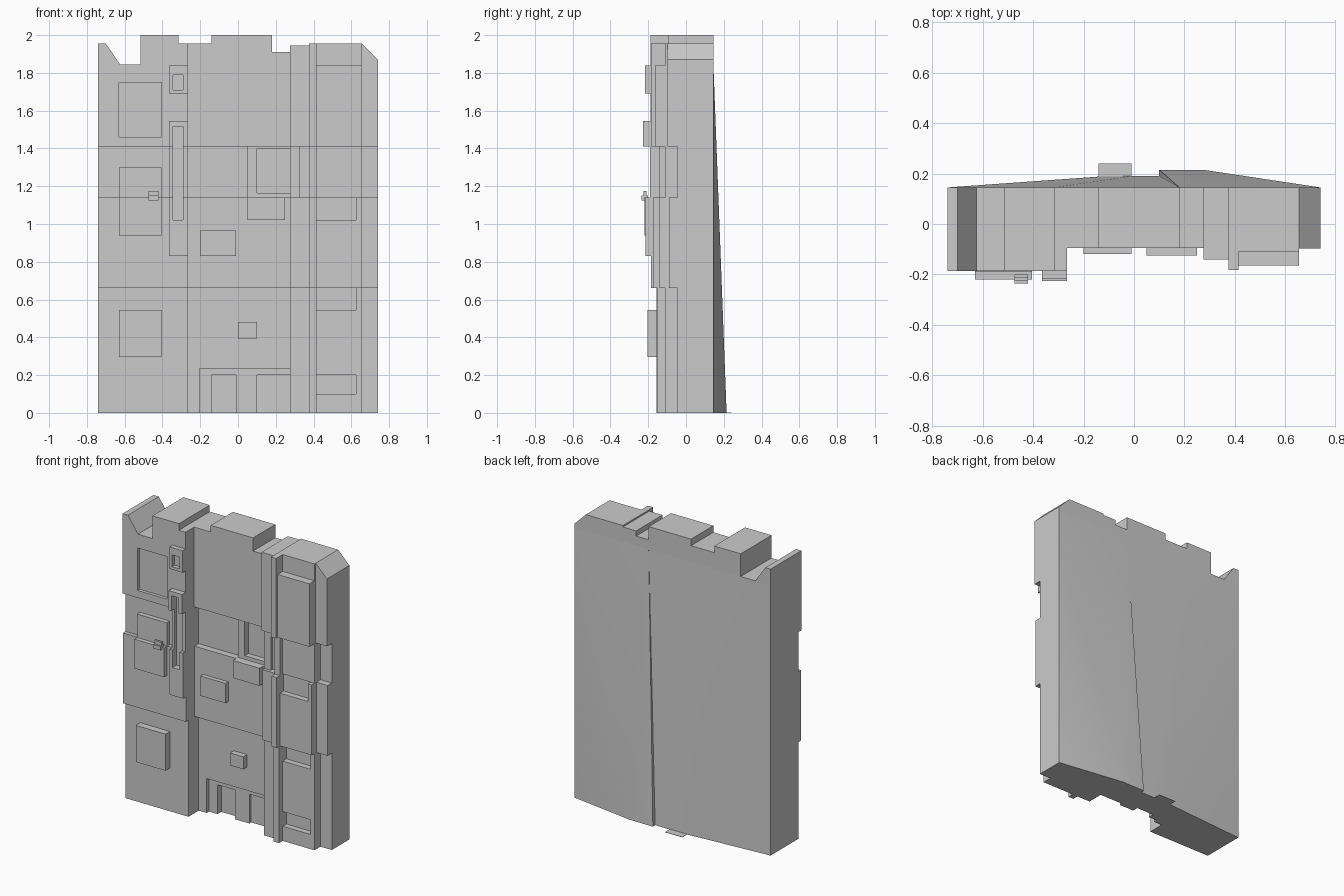
import bpy, bmesh

if "Cube" in bpy.data.objects:
    bpy.data.objects.remove(bpy.data.objects["Cube"])

BACK, EAVES = 0.145, 1.845
BANDS = [0, 0.66, 1.14, 1.41, 3]          # storey boundaries

# Wall columns: x0, x1, then front y for each storey, bottom to top
COLUMNS = [
    (-0.74, -0.265, -0.155, -0.185, -0.158, -0.187),
    (-0.265, 0.275, -0.045, -0.09, -0.045, -0.095),
    (0.275, 0.375, -0.11, -0.13, -0.11, -0.14),
    (0.375, 0.415, -0.15, -0.175, -0.14, -0.182),
    (0.415, 0.655, -0.11, -0.14, -0.11, -0.11),
    (0.655, 0.74, -0.045, -0.09, -0.045, -0.097),
]

# Reliefs painted over the wall in order: x0, x1, z0, z1, front y
LEFT_RELIEFS = [
    (-0.63, -0.405, 1.46, 1.75, -0.165),
    (-0.63, -0.405, 1.14, 1.30, -0.19),
    (-0.63, -0.405, 0.94, 1.14, -0.22),
    (-0.63, -0.405, 0.295, 0.545, -0.203),
    (-0.365, -0.265, 1.69, 1.84, -0.218),
    (-0.345, -0.29, 1.71, 1.79, -0.19),
    (-0.365, -0.265, 1.41, 1.545, -0.227),
    (-0.365, -0.265, 1.14, 1.41, -0.19),
    (-0.365, -0.265, 0.83, 1.14, -0.215),
    (-0.345, -0.29, 1.02, 1.515, -0.17),
]
CENTRE_RELIEFS = [
    (0.05, 0.275, 1.14, 1.41, -0.07),
    (0.10, 0.275, 1.165, 1.40, -0.03),
    (0.05, 0.25, 1.02, 1.14, -0.125),
    (-0.20, -0.01, 0.83, 0.965, -0.12),
    (0.0, 0.10, 0.395, 0.48, -0.085),
    (-0.205, 0.275, 0, 0.235, -0.02),
    (-0.14, -0.01, 0, 0.20, 0.02),
    (0.10, 0.275, 0, 0.20, 0.0),
]
RIGHT_RELIEFS = [
    (0.325, 0.375, 1.14, 1.41, -0.09),
    (0.415, 0.655, 1.41, 1.84, -0.165),
    (0.415, 0.625, 1.02, 1.14, -0.10),
    (0.415, 0.625, 0.545, 0.66, -0.07),
    (0.415, 0.625, 0.10, 0.20, -0.07),
]
RELIEFS = LEFT_RELIEFS + CENTRE_RELIEFS + RIGHT_RELIEFS


def finish(name, bm):
    bmesh.ops.remove_doubles(bm, verts=bm.verts, dist=1e-5)
    bmesh.ops.recalc_face_normals(bm, faces=bm.faces)
    me = bpy.data.meshes.new(name)
    bm.to_mesh(me)
    bm.free()
    ob = bpy.data.objects.new(name, me)
    bpy.context.collection.objects.link(ob)
    return ob


def face(bm, pts):
    return bm.faces.new([bm.verts.new(p) for p in pts])


def depth(x, z):
    """Front y of the facade at a point."""
    if not (-0.74 < x < 0.74 and z > 0):
        return BACK
    for x0, x1, *ys in COLUMNS:
        if x0 < x < x1:
            y = next(ys[i] for i in range(4) if z < BANDS[i + 1])
    for x0, x1, z0, z1, ry in RELIEFS:
        if x0 < x < x1 and z0 < z < z1:
            y = ry
    return y


# Facade: one stepped relief surface
xs = sorted({v for r in COLUMNS + RELIEFS for v in r[:2]})
zs = sorted({v for r in RELIEFS for v in r[2:4]} | set(BANDS[:4]) | {EAVES})
bm = bmesh.new()
mx = [-9] + [(a + b) / 2 for a, b in zip(xs, xs[1:])] + [9]
mz = [-9] + [(a + b) / 2 for a, b in zip(zs, zs[1:])] + [1.9]
for i in range(len(xs)):
    for j in range(len(zs)):
        x, z = xs[i], zs[j]
        y = depth(mx[i + 1], mz[j + 1])
        if i < len(xs) - 1 and j < len(zs) - 1:
            X, Z = xs[i + 1], zs[j + 1]
            face(bm, [(x, y, z), (X, y, z), (X, y, Z), (x, y, Z)])
        if j < len(zs) - 1:
            a = depth(mx[i], mz[j + 1])
            if abs(a - y) > 1e-6:
                Z = zs[j + 1]
                face(bm, [(x, a, z), (x, y, z), (x, y, Z), (x, a, Z)])
        if i < len(xs) - 1:
            a = depth(mx[i + 1], mz[j])
            if abs(a - y) > 1e-6:
                X = xs[i + 1]
                face(bm, [(x, a, z), (X, a, z), (X, y, z), (x, y, z)])
finish("facade", bm)


# Roof line: profile pieces run from front to back
def prism(name, top, y0, y1, base=EAVES, bottom=False):
    pts = [(top[0][0], base)] + top + [(top[-1][0], base)]
    bm = bmesh.new()
    for y in (y0, y1):
        face(bm, [(x, y, z) for x, z in pts])
    for k in range(len(pts) - (0 if bottom else 1)):
        (ax, az), (bx, bz) = pts[k], pts[(k + 1) % len(pts)]
        face(bm, [(ax, y0, az), (bx, y0, bz), (bx, y1, bz), (ax, y1, az)])
    return finish(name, bm)


ROOFS = {
    "left_horn": (0, [(-0.74, 1.955), (-0.70, 1.955), (-0.625, 1.846)]),
    "left_parapet": (0, [(-0.515, 2), (-0.315, 2), (-0.315, 1.955), (-0.265, 1.955)]),
    "centre_parapet": (1, [(-0.265, 1.955), (-0.14, 1.955), (-0.14, 2), (0.18, 2),
                           (0.18, 1.91), (0.275, 1.91)]),
    "pier_cap": (2, [(0.275, 1.945), (0.375, 1.945)]),
    "fin_cap": (3, [(0.375, 1.955), (0.415, 1.955)]),
    "bay_cap": (4, [(0.415, 1.955), (0.655, 1.955)]),
    "right_cap": (5, [(0.655, 1.955), (0.74, 1.87)]),
}
for name, (col, top) in ROOFS.items():
    prism(name, top, COLUMNS[col][5], BACK)
bm = bmesh.new()
fy = COLUMNS[0][5]
face(bm, [(-0.63, fy, EAVES), (-0.515, fy, EAVES), (-0.515, BACK, EAVES), (-0.63, BACK, EAVES)])
finish("roof_gutter", bm)

# Back wall: leans outward toward the foot in long facets
bm = bmesh.new()
T = [bm.verts.new((x, BACK, EAVES)) for x in (-0.74, -0.315, 0.18, 0.74)]
B = [bm.verts.new((x, y, 0)) for x, y in ((-0.74, BACK), (-0.14, 0.188), (-0.01, 0.19),
     (0.10, 0.19), (0.10, 0.215), (0.275, 0.215), (0.74, BACK))]
for tri in ((B[0], T[0], B[1]), (T[0], T[1], B[1]), (T[1], B[2], B[1]), (T[1], T[2], B[2]),
            (T[2], B[3], B[2]), (T[2], B[4], B[3]), (T[2], B[5], B[4]),
            (T[2], T[3], B[5]), (T[3], B[6], B[5]), B):
    bm.faces.new(tri)
wall = finish("back_wall", bm)
bpy.context.view_layer.objects.active = wall
wall.select_set(True)
bpy.ops.object.shade_smooth_by_angle(angle=0.5)

# Flat sill at the foot of the back wall
prism("back_sill", [(-0.14, 0.002), (-0.01, 0.002)], 0.17, 0.24, 0, True)

# Small lamp between two windows
prism("lamp", [(-0.475, 1.175), (-0.42, 1.175)], -0.21, -0.225, 1.15, True)
prism("lamp_foot", [(-0.475, 1.152), (-0.42, 1.152)], -0.20, -0.236, 1.125, True)
